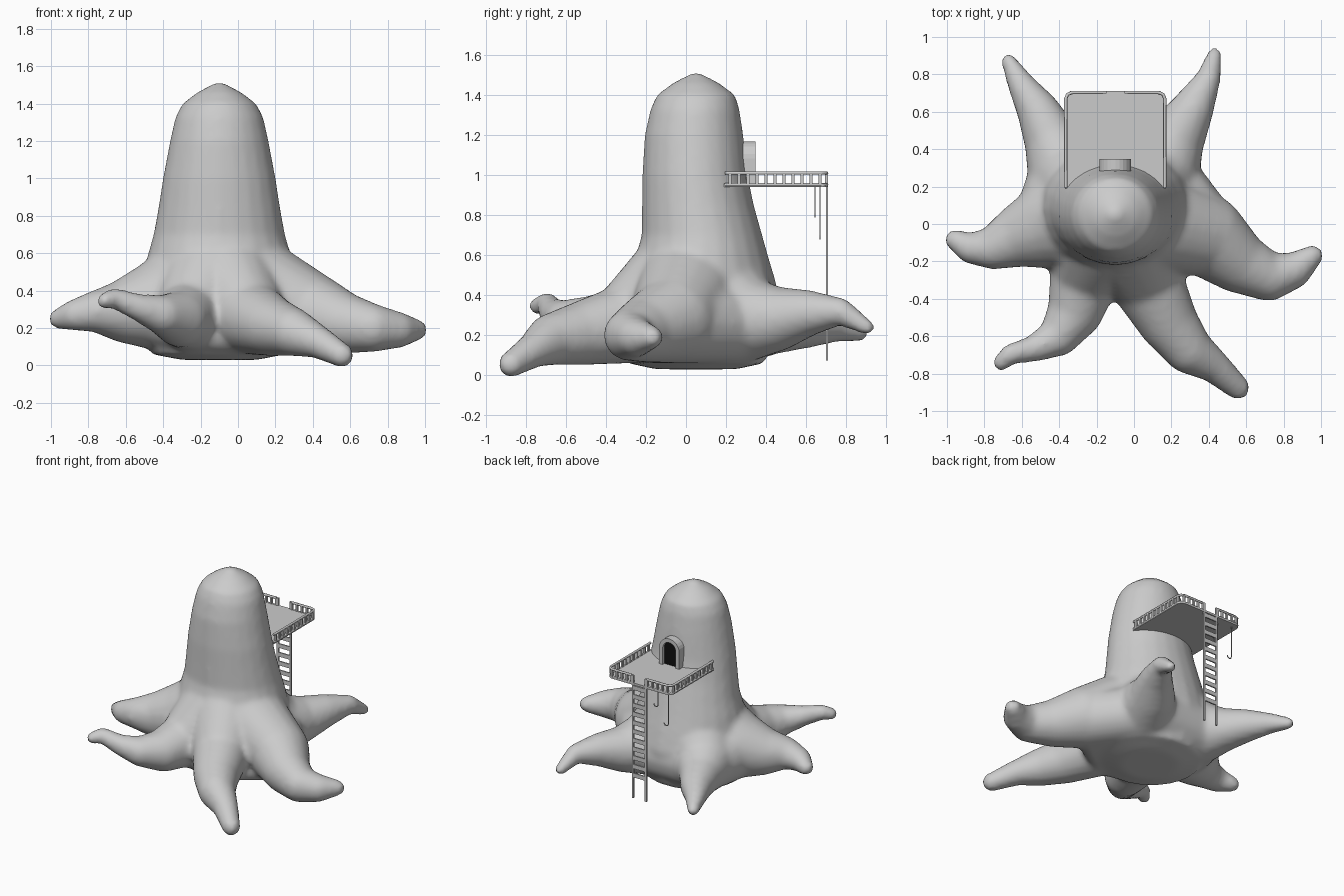
import bpy, bmesh, math
from mathutils import Vector, Matrix

cube = bpy.data.objects.get("Cube")
if cube:
    bpy.data.objects.remove(cube, do_unlink=True)


def material(name, value):
    m = bpy.data.materials.new(name)
    m.use_nodes = True
    color = (value, value, value, 1)
    m.diffuse_color = color
    m.node_tree.nodes["Principled BSDF"].inputs["Base Color"].default_value = color
    return m


GREY = material("plain grey", 0.6)
BLACK = material("doorway black", 0.005)
CX = -0.1  # centre line of trunk, door and platform


def finish(bm, name, mat=GREY):
    bmesh.ops.recalc_face_normals(bm, faces=bm.faces[:])
    me = bpy.data.meshes.new(name)
    bm.to_mesh(me)
    bm.free()
    me.materials.append(mat)
    ob = bpy.data.objects.new(name, me)
    bpy.context.collection.objects.link(ob)
    return ob


def box(bm, center, size):
    mat = Matrix.Translation(center) @ Matrix.Diagonal((*size, 1))
    bmesh.ops.create_cube(bm, size=1, matrix=mat)


def extrude_back(bm, depth):
    ext = bmesh.ops.extrude_face_region(bm, geom=bm.faces[:])
    moved = [g for g in ext["geom"] if isinstance(g, bmesh.types.BMVert)]
    bmesh.ops.translate(bm, verts=moved, vec=(0, -depth, 0))


def tube(name, points, radius):
    cu = bpy.data.curves.new(name, "CURVE")
    cu.dimensions = "3D"
    cu.bevel_depth = radius
    cu.bevel_resolution = 1
    cu.use_fill_caps = True
    sp = cu.splines.new("POLY")
    sp.points.add(len(points) - 1)
    for p, co in zip(sp.points, points):
        p.co = (*co, 1)
    cu.materials.append(GREY)
    ob = bpy.data.objects.new(name, cu)
    bpy.context.collection.objects.link(ob)


# Unit directions used for the round ends of each root segment
ball = bmesh.new()
bmesh.ops.create_icosphere(ball, subdivisions=3, radius=1)
DIRECTIONS = [v.co.normalized() for v in ball.verts]
ball.free()


def hull(bm, *spheres):
    """Hull around spheres given as (x, y, z, radius)."""
    verts = [bm.verts.new(Vector(s[:3]) + d * s[3]) for s in spheres for d in DIRECTIONS]
    bmesh.ops.convex_hull(bm, input=verts)
    unused = [v for v in bm.verts if not v.link_faces]
    bmesh.ops.delete(bm, geom=unused, context="VERTS")


# Trunk: stacked ellipses (z, centre y, half width, half depth)
TRUNK = [(0.03, 0.05, 0.2, 0.2), (0.06, 0.05, 0.36, 0.34), (0.2, 0.06, 0.42, 0.4),
         (0.35, 0.07, 0.42, 0.41), (0.5, 0.08, 0.4, 0.36), (0.6, 0.08, 0.38, 0.33),
         (0.7, 0.08, 0.352, 0.302), (0.85, 0.06, 0.325, 0.28), (1.0, 0.045, 0.302, 0.264),
         (1.2, 0.04, 0.264, 0.247), (1.33, 0.045, 0.235, 0.223), (1.4, 0.05, 0.197, 0.197),
         (1.46, 0.05, 0.118, 0.118), (1.52, 0.05, 0.006, 0.006)]
SIDES = 24
bm = bmesh.new()
rings = []
for z, cy, rx, ry in TRUNK:
    angles = [math.tau * i / SIDES for i in range(SIDES)]
    rings.append([bm.verts.new((CX + rx * math.cos(a), cy + ry * math.sin(a), z)) for a in angles])
for low, high in zip(rings, rings[1:]):
    for i in range(SIDES):
        j = (i + 1) % SIDES
        bm.faces.new((low[i], low[j], high[j], high[i]))
bm.faces.new(rings[0][::-1])
bm.faces.new(rings[-1])

# Roots in order around the trunk, tip to trunk, each point (x, y, z, radius)
ROOTS = [
    [(-0.67, 0.87, 0.21, 0.042), (-0.6, 0.74, 0.24, 0.074), (-0.51, 0.6, 0.25, 0.115),
     (-0.43, 0.43, 0.26, 0.155), (-0.35, 0.27, 0.28, 0.22)],
    [(0.43, 0.905, 0.24, 0.04), (0.395, 0.77, 0.32, 0.068), (0.305, 0.6, 0.31, 0.118),
     (0.21, 0.44, 0.28, 0.165), (0.13, 0.27, 0.28, 0.22)],
    [(0.955, -0.17, 0.19, 0.057), (0.85, -0.25, 0.19, 0.098), (0.72, -0.285, 0.2, 0.128),
     (0.55, -0.2, 0.23, 0.167), (0.38, -0.06, 0.28, 0.22)],
    [(0.555, -0.875, 0.055, 0.065), (0.42, -0.755, 0.13, 0.09), (0.29, -0.67, 0.18, 0.13),
     (0.18, -0.52, 0.21, 0.16), (0.06, -0.29, 0.26, 0.2)],
    [(-0.71, -0.74, 0.345, 0.046), (-0.66, -0.695, 0.36, 0.055), (-0.53, -0.665, 0.31, 0.072),
     (-0.4, -0.6, 0.27, 0.107), (-0.31, -0.46, 0.25, 0.15), (-0.26, -0.26, 0.27, 0.19)],
    [(-0.957, -0.085, 0.25, 0.055), (-0.87, -0.13, 0.27, 0.084), (-0.75, -0.13, 0.29, 0.113),
     (-0.6, -0.06, 0.29, 0.17), (-0.42, 0.0, 0.32, 0.24)],
]
for root in ROOTS:
    x, y = root[-1][:2]
    heart = (CX + (x - CX) * 0.3, 0.06 + (y - 0.06) * 0.3, 0.43, 0.28)
    chain = root + [heart]
    for a, b in zip(chain, chain[1:]):
        hull(bm, a, b)

# Webs filling the valleys between neighbouring roots, low where the valley is sharp
FULLNESS = (0.95, 0.9, 0.4, 0.5, 0.6, 0.95)
for i, full in enumerate(FULLNESS):
    ends = [ROOTS[i][-1], ROOTS[(i + 1) % len(ROOTS)][-1]]
    ends = [(x, y, z - r * (1 - full), r * full) for x, y, z, r in ends]
    hull(bm, *ends, (CX, 0.06, 0.36, 0.3))
stump = finish(bm, "stump")

# Fuse trunk, roots and webs into one soft skin
fuse = stump.modifiers.new("fuse", "REMESH")
fuse.mode = "VOXEL"
fuse.voxel_size = 0.02
fuse.use_smooth_shade = True
soften = stump.modifiers.new("soften", "SMOOTH")
soften.factor = 0.5
soften.iterations = 7

# Platform deck with rounded outer corners
bm = bmesh.new()
box(bm, (CX, 0.45, 0.95), (0.54, 0.52, 0.016))
corners = [e for e in bm.edges if all(v.co.y > 0.6 for v in e.verts)
           and abs(e.verts[0].co.z - e.verts[1].co.z) > 0.01]
bmesh.ops.bevel(bm, geom=corners, offset=0.04, segments=4, profile=0.5, affect="EDGES")
finish(bm, "deck")

# Railings on both sides of the ladder gap
posts = bmesh.new()
for side, word in ((1, "left"), (-1, "right")):
    path = [(0.265, 0.195), (0.265, 0.67), (0.255, 0.693), (0.23, 0.703), (0.065, 0.703)]
    for z, level in ((1.011, "top"), (0.953, "bottom")):
        tube(f"{word}_{level}_rail", [(CX + side * x, y, z) for x, y in path], 0.009)
    spots = [(0.265, 0.22 + 0.045 * i) for i in range(11)]
    spots += [(0.235 - 0.0425 * i, 0.703) for i in range(5)]
    for x, y in spots:
        box(posts, (CX + side * x, y, 0.984), (0.014, 0.016, 0.054))
finish(posts, "rail_posts")

# Ladder
bm = bmesh.new()
for s in (-1, 1):
    box(bm, (CX + s * 0.055, 0.705, 0.545), (0.014, 0.012, 0.94))
for i in range(11):
    box(bm, (CX, 0.705, 0.25 + 0.067 * i), (0.11, 0.01, 0.032))
finish(bm, "ladder")

# Hooks hanging under the deck
for word, x, y, low in (("long", -0.32, 0.67, 0.7), ("short", -0.215, 0.645, 0.81)):
    bend = [(x + 0.018 - 0.018 * math.cos(a), y, low - 0.018 * math.sin(a))
            for a in (math.pi * i / 6 for i in range(7))]
    tube(f"{word}_hook", [(x, y, 0.945)] + bend, 0.004)


# Arched doorway
def arch(bm, r, y):
    pts = [(CX + r, y, 0.955)]
    pts += [(CX + r * math.cos(a), y, 1.085 + r * math.sin(a))
            for a in (math.pi * i / 12 for i in range(13))]
    pts.append((CX - r, y, 0.955))
    return [bm.verts.new(p) for p in pts]


bm = bmesh.new()
outer = arch(bm, 0.085, 0.347)
inner = arch(bm, 0.055, 0.347)
for i in range(len(outer) - 1):
    bm.faces.new((outer[i], outer[i + 1], inner[i + 1], inner[i]))
extrude_back(bm, 0.11)
finish(bm, "door_frame")

bm = bmesh.new()
bm.faces.new(arch(bm, 0.057, 0.325))
extrude_back(bm, 0.008)
finish(bm, "door_opening", BLACK)
